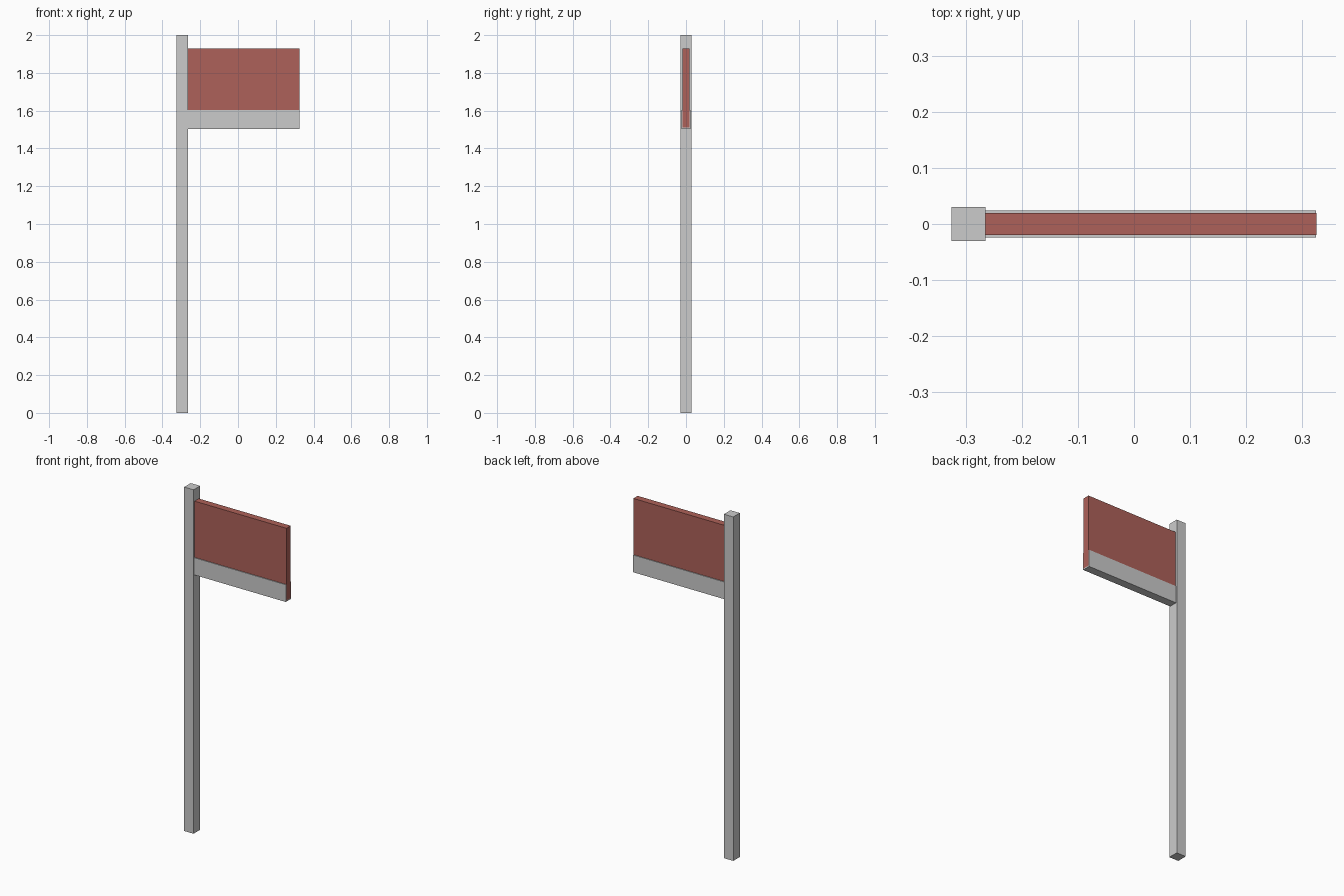
import bpy

if "Cube" in bpy.data.objects:
    bpy.data.objects.remove(bpy.data.objects["Cube"])


def box(name, lo, hi, mat=None):
    bpy.ops.mesh.primitive_cube_add(size=1, location=[(a + b) / 2 for a, b in zip(lo, hi)])
    ob = bpy.context.object
    ob.name = name
    ob.scale = [b - a for a, b in zip(lo, hi)]
    bpy.ops.object.transform_apply(location=False, rotation=False, scale=True)
    if mat:
        ob.data.materials.append(mat)
    return ob


red = bpy.data.materials.new("sign_red")
red.diffuse_color = (0.42, 0.12, 0.10, 1)
red.use_nodes = True
red.node_tree.nodes["Principled BSDF"].inputs["Base Color"].default_value = red.diffuse_color

# Square upright post
box("post", (-0.325, -0.03, 0), (-0.265, 0.03, 2))
# Red sign board fixed to the side of the post
box("sign_board", (-0.265, -0.0195, 1.51), (0.325, 0.0195, 1.93), red)
# Slightly thicker grey band wrapping the board's lower edge
box("lower_band", (-0.265, -0.024, 1.503), (0.3245, 0.024, 1.603))
